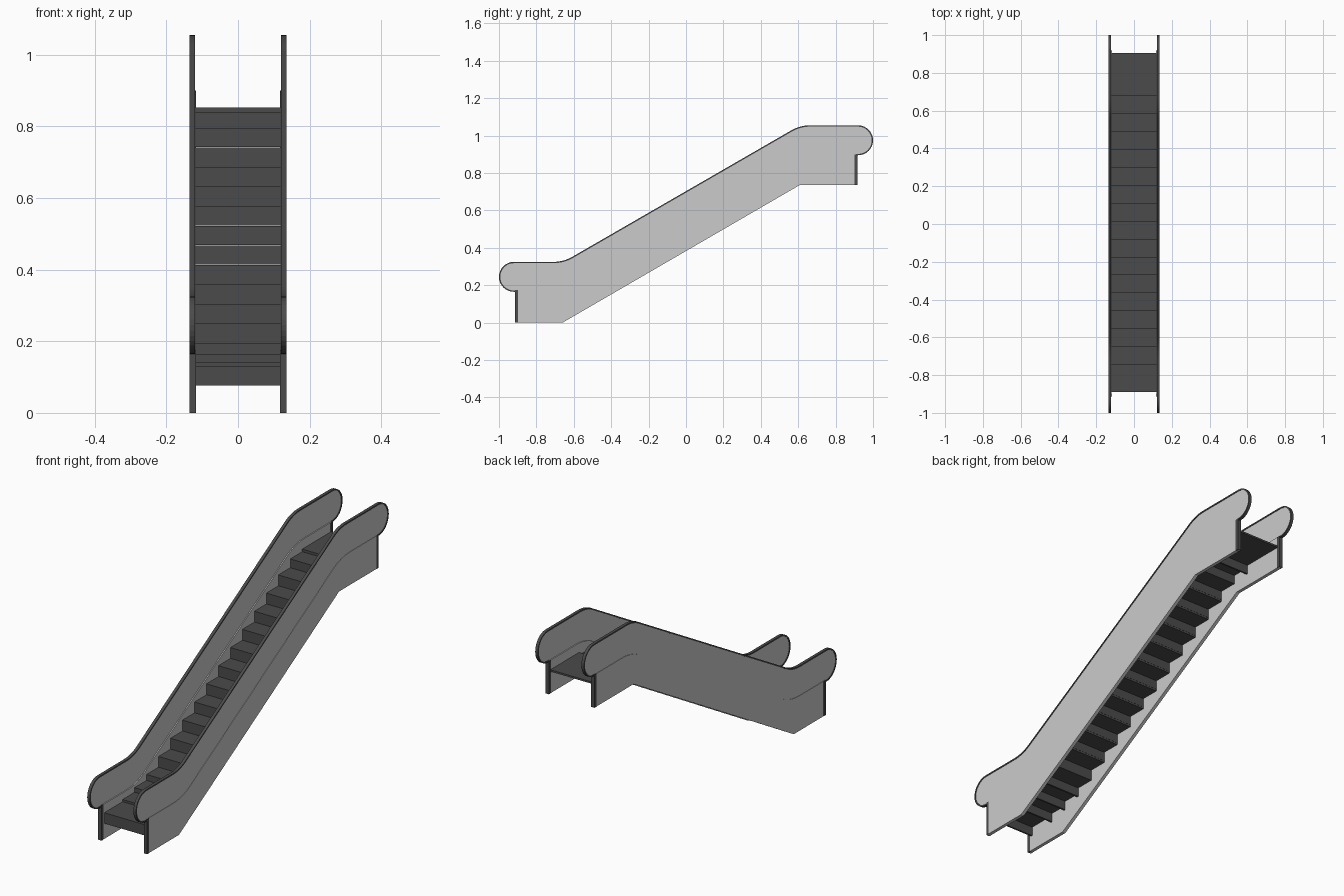
import bpy, bmesh, math
from mathutils import Vector

if "Cube" in bpy.data.objects:
    bpy.data.objects.remove(bpy.data.objects["Cube"])

SLOPE = math.tan(math.radians(30))

dark = bpy.data.materials.new("dark_grey")
dark.diffuse_color = (0.07, 0.07, 0.07, 1)
dark.use_nodes = True
dark.node_tree.nodes["Principled BSDF"].inputs["Base Color"].default_value = dark.diffuse_color


def prism(name, pts, x0, x1, mat=None, mirror=False):
    """Extrude a (y, z) outline from x0 to x1, optionally mirrored across x = 0."""
    bm = bmesh.new()
    face = bm.faces.new([bm.verts.new((x0, y, z)) for y, z in pts])
    ext = bmesh.ops.extrude_face_region(bm, geom=[face])
    verts = [v for v in ext["geom"] if isinstance(v, bmesh.types.BMVert)]
    bmesh.ops.translate(bm, verts=verts, vec=(x1 - x0, 0, 0))
    bmesh.ops.recalc_face_normals(bm, faces=bm.faces)
    me = bpy.data.meshes.new(name)
    bm.to_mesh(me)
    bm.free()
    ob = bpy.data.objects.new(name, me)
    bpy.context.collection.objects.link(ob)
    if mat:
        me.materials.append(mat)
    if mirror:
        ob.modifiers.new("mirror", "MIRROR")
    return ob


def fillet(a, b, c, t, n=8):
    """Rounded corner at b with tangent length t."""
    a, b, c = Vector(a), Vector(b), Vector(c)
    p, q = b + (a - b).normalized() * t, b + (c - b).normalized() * t
    return [p * (1 - s) ** 2 + b * 2 * s * (1 - s) + q * s * s
            for s in (i / n for i in range(n + 1))]


def incline(z_low, z_high, z_mid, t, y_end):
    """Flat - slope - flat line with rounded knees."""
    lo = (-y_end, z_low)
    k1 = ((z_low - z_mid) / SLOPE, z_low)
    k2 = ((z_high - z_mid) / SLOPE, z_high)
    return fillet(lo, k1, k2, t) + fillet(k1, k2, (y_end, z_high), t)


def arc(cy, cz, r, a0, a1, n=16):
    return [Vector((cy + r * math.cos(math.radians(a0 + (a1 - a0) * i / n)),
                    cz + r * math.sin(math.radians(a0 + (a1 - a0) * i / n))))
            for i in range(n + 1)]


def offset(path, d):
    """Shift an open path to its right side by d."""
    out = []
    for i, p in enumerate(path):
        t0 = (p - path[max(i - 1, 0)]).normalized()
        t1 = (path[min(i + 1, len(path) - 1)] - p).normalized()
        t = (t0 + t1).normalized()
        out.append(p + Vector((t.y, -t.x)) * d)
    return out


# Outer handrail path: lower return, incline, upper return
R = 0.08
rail = ([Vector((-0.9, 0.165))] + arc(-0.92, 0.245, R, 270, 90)
        + incline(0.325, 1.055, 0.703, 0.055, 0.92)
        + arc(0.92, 0.975, R, 90, -90) + [Vector((0.91, 0.895))])
inner = offset(rail, 0.007)
prism("handrail", rail + inner[::-1], 0.1205, 0.1355, dark, True)

# Skirt panels below the balustrade
top = [Vector((-0.91, 0.175))] + incline(0.175, 0.90, 0.54, 0.075, 0.91) + [Vector((0.915, 0.90))]
prism("skirt", top + [(0.915, 0.735), (0.607, 0.735), (-0.66, 0), (-0.91, 0)],
      0.118, 0.135, None, True)

# Balustrade panels filling the space between skirt and handrail
prism("balustrade", inner[1:-1] + top[::-1], 0.123, 0.133, None, True)

# End posts closing the skirts
for name, y0, y1, z0, z1 in (("lower_end_post", -0.913, -0.897, 0, 0.175),
                             ("upper_end_post", 0.902, 0.918, 0.735, 0.90)):
    prism(name, [(y0, z0), (y1, z0), (y1, z1), (y0, z1)], 0.117, 0.136, dark, True)

# Steps: thin L-shaped treads with hanging risers, flattening at both landings
PITCH, THICK, RISER = 0.0948, 0.009, 0.054
heights = [0.142, 0.165, 0.195] + [0.249 + 0.0547 * i for i in range(11)] + [0.84, 0.853]
edges = [-0.745 + PITCH * i for i in range(len(heights))]


def step(name, y0, y1, z):
    prism(name, [(y0, z), (y1, z), (y1, z - THICK), (y0 + THICK, z - THICK),
                 (y0 + THICK, z - RISER), (y0, z - RISER)], -0.118, 0.118, dark)


step("lower_landing", -0.89, edges[0] + THICK, 0.131)
for i, (y, z) in enumerate(zip(edges[:-1], heights[:-1])):
    step(f"step_{i + 1}", y, y + PITCH + THICK, z)
step("upper_landing", edges[-1], 0.905, heights[-1])
